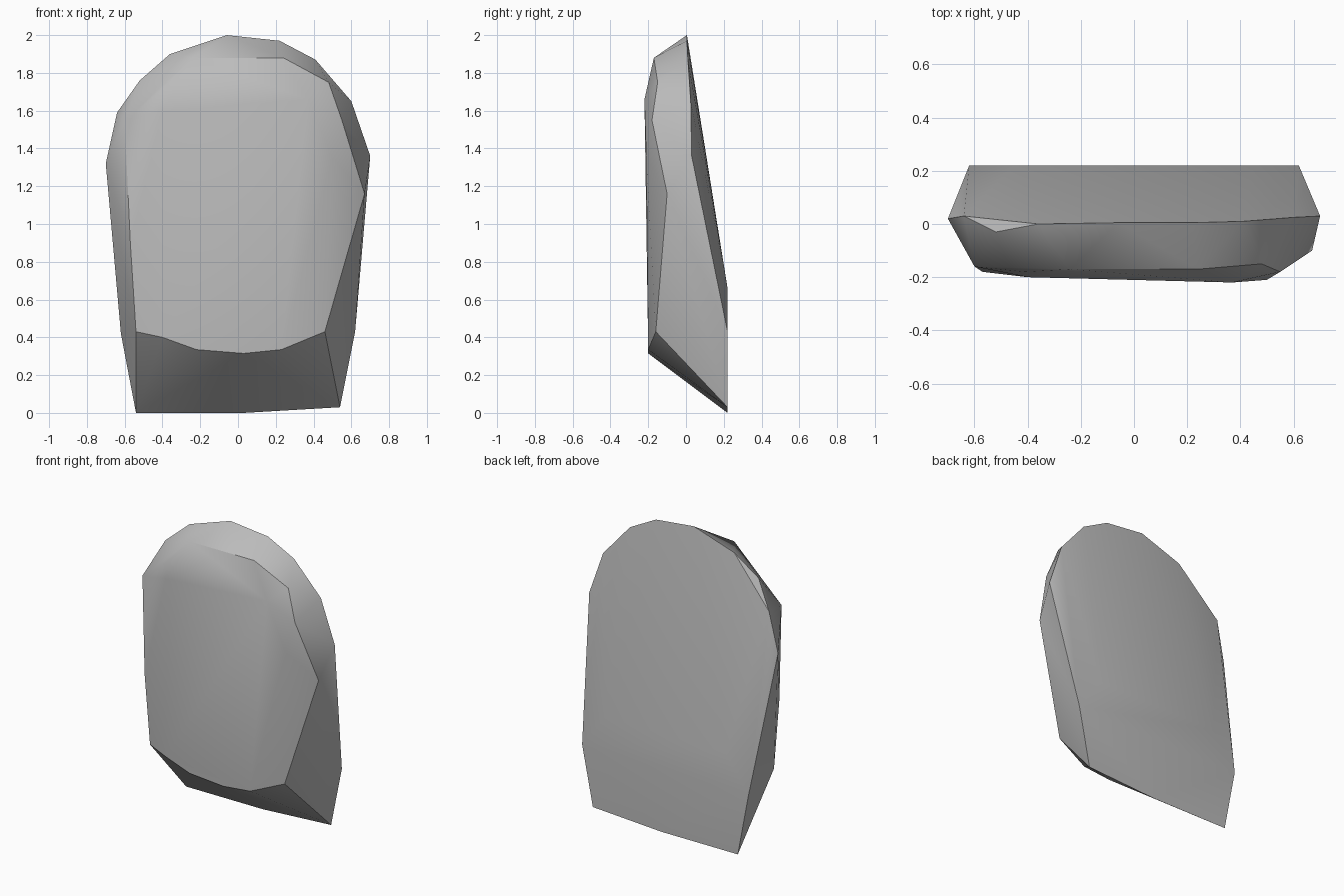
import bpy, bmesh, math

cube = bpy.data.objects.get("Cube")
if cube:
    bpy.data.objects.remove(cube, do_unlink=True)

# One plain stone colour
stone = bpy.data.materials.new("grey stone")
stone.use_nodes = True
colour = (0.5, 0.5, 0.5, 1)
stone.diffuse_color = colour
stone.node_tree.nodes["Principled BSDF"].inputs["Base Color"].default_value = colour

# Widest outline of the slab, leaning back towards its foot
outline = [
    (-.54, .22, 0), (.03, .22, 0), (.54, .22, .03), (.62, .22, .43),
    (.7, .03, 1.36), (.6, .025, 1.65), (.41, .01, 1.87), (.22, .005, 1.97),
    (-.06, .005, 2), (-.36, 0, 1.9), (-.52, -.03, 1.76),
    (-.64, .03, 1.59), (-.7, .02, 1.32), (-.62, .22, .42),
]

# Chipped rim around the front face
front_rim = [
    (-.24, -.17, 1.88), (.24, -.17, 1.88), (.48, -.15, 1.75),
    (.55, -.18, 1.55), (.67, -.1, 1.16), (.46, -.16, .43),
    (.23, -.2, .335), (.03, -.2, .315), (-.22, -.2, .335),
    (-.4, -.2, .4), (-.54, -.165, .43), (-.6, -.16, 1.55), (-.41, -.18, 1.7),
]

# Gentle swell of the front face and the bend across the back
front_swell = [(.37, -.22, 1.66), (.5, -.21, 1.35), (-.4, -.2, 1.6), (-.57, -.18, .9)]
back_bend = [(-.45, .22, .66), (0, .22, .67), (.45, .22, .66)]

# Wrap the chiselled corners in one faceted skin
bm = bmesh.new()
for point in outline + front_rim + front_swell + back_bend:
    bm.verts.new(point)
hull = bmesh.ops.convex_hull(bm, input=bm.verts)
spare = {g for g in hull["geom_interior"] + hull["geom_unused"]
         if isinstance(g, bmesh.types.BMVert)}
bmesh.ops.delete(bm, geom=list(spare), context="VERTS")
bmesh.ops.dissolve_limit(bm, angle_limit=math.radians(1), verts=bm.verts, edges=bm.edges)
bmesh.ops.recalc_face_normals(bm, faces=bm.faces)

mesh = bpy.data.meshes.new("stone_slab")
bm.to_mesh(mesh)
bm.free()
mesh.materials.append(stone)
slab = bpy.data.objects.new("stone_slab", mesh)
bpy.context.collection.objects.link(slab)

# Soft facets with crisp chipped edges
bpy.ops.object.select_all(action="DESELECT")
slab.select_set(True)
bpy.context.view_layer.objects.active = slab
bpy.ops.object.shade_smooth_by_angle(angle=math.radians(30))
